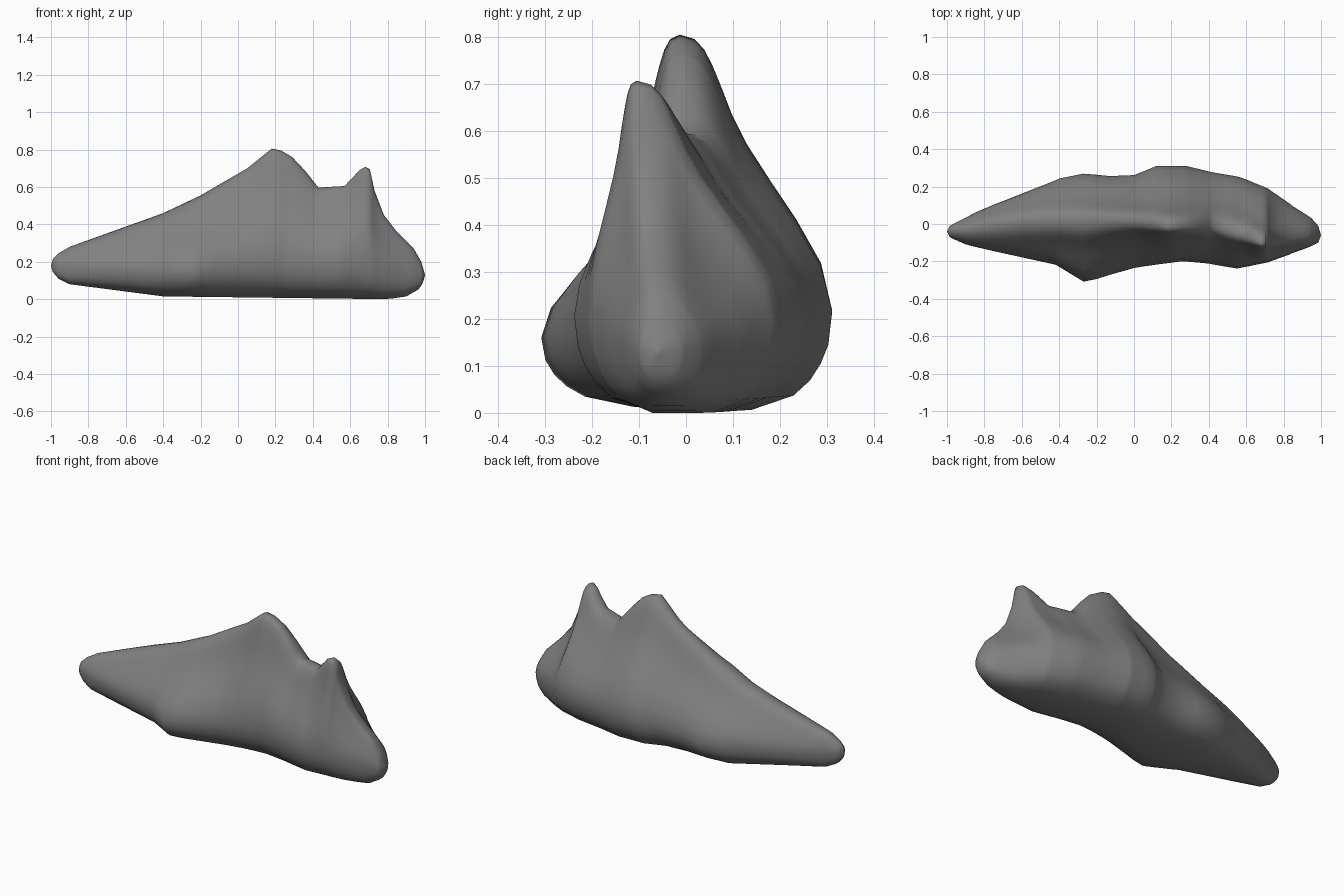
import bpy
import bmesh

cube = bpy.data.objects.get("Cube")
if cube:
    bpy.data.objects.remove(cube, do_unlink=True)

# Outlines along the length of the rock: (x, value)
CREST = [(-1, .18), (-.99, .215), (-.96, .245), (-.9, .28), (-.4, .46), (-.2, .555), (.05, .7), (.18, .805),
         (.23, .795), (.29, .76), (.36, .685), (.43, .597), (.57, .605), (.65, .69), (.68, .707), (.705, .695),
         (.73, .58), (.78, .45), (.85, .36), (.94, .27), (.98, .2), (1, .13)]
BASE = [(-1, .18), (-.99, .145), (-.96, .11), (-.9, .08), (-.4, .015), (.8, 0), (.9, .015), (.97, .055),
        (.99, .09), (1, .13)]
FRONT = [(-1, -.04), (-.985, -.07), (-.9, -.11), (-.4, -.225), (-.27, -.317), (-.13, -.275), (0, -.235),
         (.26, -.2), (.4, -.213), (.55, -.24), (.72, -.205), (.95, -.118), (.985, -.1), (1, -.06)]
BACK = [(-1, -.04), (-.985, -.01), (-.85, .06), (-.42, .238), (-.27, .273), (-.13, .257), (0, .262),
        (.12, .313), (.28, .313), (.4, .282), (.57, .252), (.72, .19), (.83, .11), (.95, .03), (.985, -.01),
        (1, -.06)]
RIDGE = [(-1, -.04), (-.6, .02), (0, .02), (.18, -.015), (.43, -.01), (.57, -.06), (.68, -.108), (.78, -.09),
         (1, -.06)]
GIRTH = [(-1, .18), (-.27, .16), (.2, .22), (.7, .2), (1, .13)]       # height of the widest point
SHARP = [(-1, 0), (-.85, .2), (-.3, .8), (.1, 1), (.3, 1), (.45, .75), (.56, .8), (.66, 1), (.74, .95),
         (.85, .55), (1, 0)]
# Width of one flank against its height, for a pointed section
FLANK = [(0, 1), (.19, .92), (.385, .7), (.55, .49), (.68, .36), (.86, .24), (.95, .16), (.985, .1), (1, 0)]
STEPS = 10


def sample(curve, t):
    """Piecewise linear value of a curve at t."""
    for (a, va), (b, vb) in zip(curve, curve[1:]):
        if t <= b:
            return va + (vb - va) * (t - a) / (b - a)
    return curve[-1][1]


def section(x):
    """Closed cross-section of the rock at x."""
    top, low, ridge = sample(CREST, x), sample(BASE, x), sample(RIDGE, x)
    girth, sharp = sample(GIRTH, x), sample(SHARP, x)
    front, back = sample(FRONT, x), sample(BACK, x)

    def upper(side):
        pts = []
        for i in range(STEPS + 1):
            t = 1 - (1 - i / STEPS) ** 1.8
            width = sharp * sample(FLANK, t) + (1 - sharp) * (1 - t * t) ** .5
            pts.append((x, ridge + (side - ridge) * width, girth + (top - girth) * t))
        return pts

    def lower(side):
        middle = (front + back) / 2
        pts = []
        for i in range(1, 6):
            t = (i / 5) ** .7
            width = .35 + .65 * (1 - t * t) ** .5
            pts.append((x, middle + (side - middle) * width, girth + (low - girth) * t))
        return pts

    return upper(back) + upper(front)[-2::-1] + lower(front) + lower(back)[::-1]


# Rock body, lofted through the sections
stations = sorted({x for curve in (CREST, FRONT, BACK) for x, _ in curve if abs(x) < 1}
                  | {-.997, -.75, -.57, .1, .5, .62, .9, .965, .993, .998})
bm = bmesh.new()
rings = [[bm.verts.new(p) for p in section(x)] for x in stations]
for a, b in zip(rings, rings[1:]):
    for i in range(len(a)):
        j = (i + 1) % len(a)
        bm.faces.new((a[i], a[j], b[j], b[i]))

# Rounded ends
for ring, x in ((rings[0], -1), (rings[-1], 1)):
    tip = bm.verts.new((x, sample(RIDGE, x), sample(GIRTH, x)))
    for i in range(len(ring)):
        bm.faces.new((ring[i - 1], ring[i], tip))

# Soften the creases between the sections
bmesh.ops.smooth_vert(bm, verts=[v for r in rings[3:-3] for v in r], factor=.25,
                      use_axis_y=True, use_axis_z=False)
bmesh.ops.recalc_face_normals(bm, faces=bm.faces)
for face in bm.faces:
    face.smooth = True

mesh = bpy.data.meshes.new("rock")
bm.to_mesh(mesh)
bm.free()
rock = bpy.data.objects.new("rock", mesh)
bpy.context.collection.objects.link(rock)

# Stone colour
stone = bpy.data.materials.new("grey stone")
stone.use_nodes = True
colour = (.22, .22, .22, 1)
stone.diffuse_color = colour
stone.node_tree.nodes["Principled BSDF"].inputs["Base Color"].default_value = colour
mesh.materials.append(stone)
